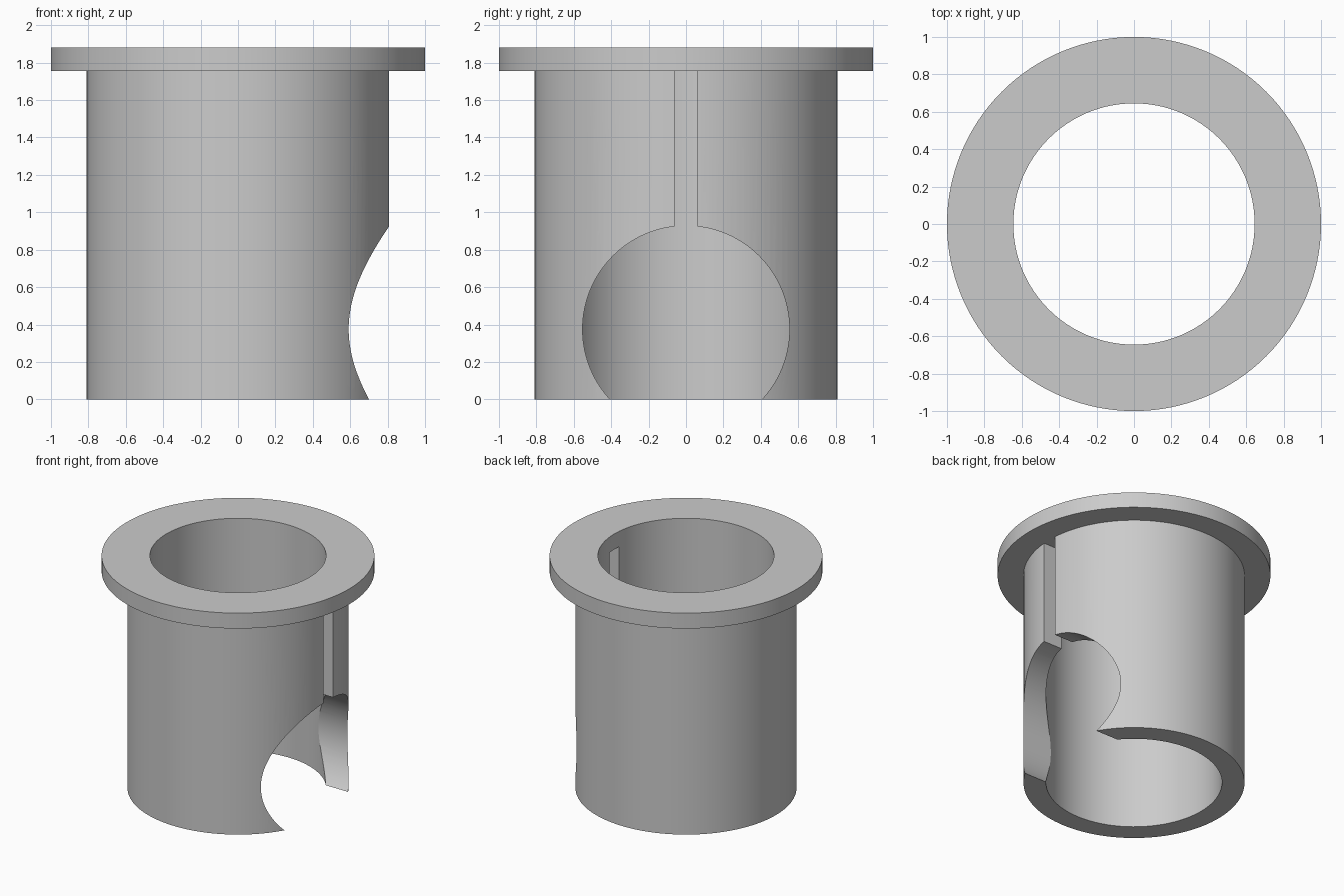
import bpy
import bmesh
import math
from mathutils import Matrix, Vector

cube = bpy.data.objects.get("Cube")
if cube:
    bpy.data.objects.remove(cube, do_unlink=True)

SEGMENTS = 128
FLANGE_R, TUBE_R, BORE_R = 1.0, 0.81, 0.645
FLANGE_Z, TOP_Z = 1.755, 1.88
HOLE_R, HOLE_Z, SLOT_HALF = 0.553, 0.375, 0.062

grey = bpy.data.materials.new("plain_grey")
grey.use_nodes = True
colour = (0.6, 0.6, 0.6, 1)
grey.diffuse_color = colour
grey.node_tree.nodes["Principled BSDF"].inputs["Base Color"].default_value = colour


def make_object(name, bm):
    bmesh.ops.recalc_face_normals(bm, faces=bm.faces)
    mesh = bpy.data.meshes.new(name)
    bm.to_mesh(mesh)
    bm.free()
    mesh.materials.append(grey)
    obj = bpy.data.objects.new(name, mesh)
    bpy.context.collection.objects.link(obj)
    return obj


# Flanged sleeve: closed wall profile turned around z
profile = [(BORE_R, 0), (TUBE_R, 0), (TUBE_R, FLANGE_Z),
           (FLANGE_R, FLANGE_Z), (FLANGE_R, TOP_Z), (BORE_R, TOP_Z)]
bm = bmesh.new()
verts = [bm.verts.new((r, 0, z)) for r, z in profile]
edges = [bm.edges.new((v, verts[i - 1])) for i, v in enumerate(verts)]
bmesh.ops.spin(bm, geom=verts + edges, cent=(0, 0, 0), axis=(0, 0, 1),
               angle=math.tau, steps=SEGMENTS, use_merge=True)
bmesh.ops.remove_doubles(bm, verts=bm.verts, dist=0.0001)
sleeve = make_object("flanged_sleeve", bm)

# Round side opening cutter, lying along +x
bm = bmesh.new()
bmesh.ops.create_cone(bm, cap_ends=True, segments=SEGMENTS, radius1=HOLE_R,
                      radius2=HOLE_R, depth=1,
                      matrix=Matrix.Translation((0.6, 0, HOLE_Z))
                      @ Matrix.Rotation(math.pi / 2, 4, "Y"))
hole_cutter = make_object("side_opening_cutter", bm)

# Slot cutter from the opening up to the flange
bm = bmesh.new()
height = FLANGE_Z - HOLE_Z
bmesh.ops.create_cube(bm, size=1)
bmesh.ops.scale(bm, vec=(1, 2 * SLOT_HALF, height), verts=bm.verts)
bmesh.ops.translate(bm, vec=Vector((0.8, 0, HOLE_Z + height / 2)), verts=bm.verts)
slot_cutter = make_object("slot_cutter", bm)

# Cut the sleeve and keep the result as its mesh
for cutter in (hole_cutter, slot_cutter):
    cutter.hide_render = True
    cut = sleeve.modifiers.new(cutter.name, "BOOLEAN")
    cut.operation = "DIFFERENCE"
    cut.solver = "EXACT"
    cut.object = cutter
bpy.context.view_layer.update()
result = bpy.data.meshes.new_from_object(
    sleeve.evaluated_get(bpy.context.evaluated_depsgraph_get()))
sleeve.modifiers.clear()
sleeve.data = result
for cutter in (hole_cutter, slot_cutter):
    bpy.data.objects.remove(cutter, do_unlink=True)

# Smooth curved walls, sharp rims
bpy.ops.object.select_all(action="DESELECT")
sleeve.select_set(True)
bpy.context.view_layer.objects.active = sleeve
bpy.ops.object.shade_smooth_by_angle(angle=math.radians(30))
